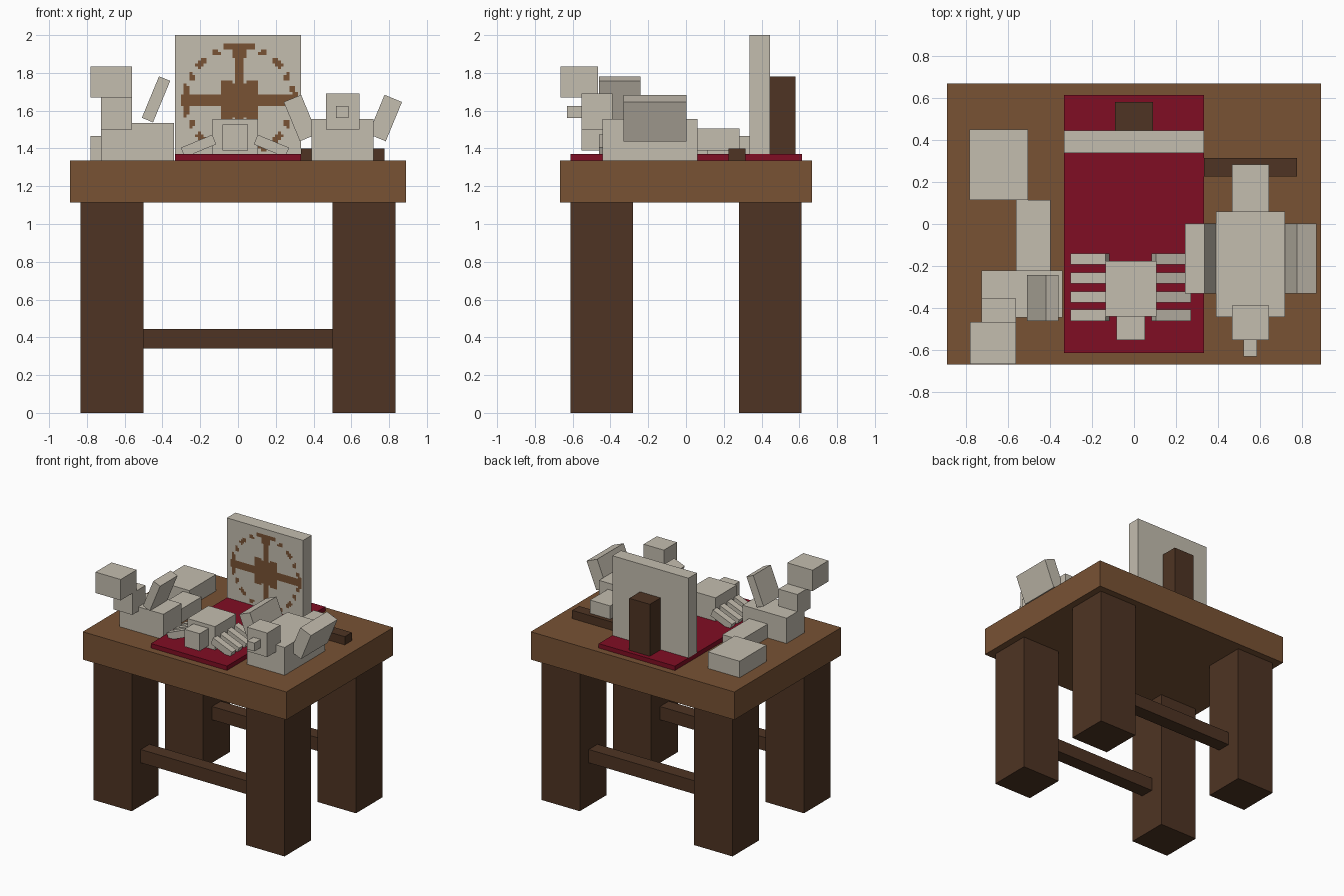
import bpy, bmesh, math
from mathutils import Matrix

if "Cube" in bpy.data.objects:
    bpy.data.objects.remove(bpy.data.objects["Cube"])


def material(name, rgb):
    lin = [((c / 255 + 0.055) / 1.055) ** 2.4 if c > 10 else c / 255 / 12.92 for c in rgb]
    m = bpy.data.materials.new(name)
    m.diffuse_color = (*lin, 1)
    m.use_nodes = True
    m.node_tree.nodes["Principled BSDF"].inputs["Base Color"].default_value = m.diffuse_color
    return m


STONE = material("pale_stone", (196, 189, 175))
WOOD = material("brown_wood", (120, 82, 52))
DARK = material("dark_wood", (78, 52, 35))
RED = material("red_cloth", (128, 13, 35))


def add(name, bm, *mats):
    bmesh.ops.recalc_face_normals(bm, faces=bm.faces)
    me = bpy.data.meshes.new(name)
    bm.to_mesh(me)
    bm.free()
    for m in mats:
        me.materials.append(m)
    ob = bpy.data.objects.new(name, me)
    bpy.context.collection.objects.link(ob)
    return ob


def box(name, mat, x, y, z):
    """Box from (min, max) ranges."""
    bm = bmesh.new()
    bmesh.ops.create_cube(bm, size=1)
    for v in bm.verts:
        v.co = [r[0] if c < 0 else r[1] for c, r in zip(v.co, (x, y, z))]
    return add(name, bm, mat)


def tilted(name, mat, cx, cz, y, width, length, degrees):
    """Box with a vertical long axis, leaning towards +x by the given angle."""
    bm = bmesh.new()
    bmesh.ops.create_cube(bm, size=1)
    m = (Matrix.Translation((cx, sum(y) / 2, cz))
         @ Matrix.Rotation(math.radians(degrees), 4, 'Y')
         @ Matrix.Diagonal((width, y[1] - y[0], length, 1)))
    bmesh.ops.transform(bm, matrix=m, verts=bm.verts)
    return add(name, bm, mat)


# Table
TOP = 1.335
box("table_top", WOOD, (-0.89, 0.89), (-0.667, 0.667), (1.115, TOP))
for sy in (-1, 1):
    side = "front" if sy < 0 else "back"
    for sx in (-1, 1):
        box(f"{side}_leg", DARK, sorted((sx * 0.5, sx * 0.835)),
            sorted((sy * 0.28, sy * 0.612)), (0, 1.115))
    box(f"{side}_stretcher", DARK, (-0.5, 0.5), sorted((sy * 0.39, sy * 0.50)), (0.34, 0.445))

# Cloth, panel support and loose stick
box("cloth", RED, (-0.333, 0.333), (-0.612, 0.614), (TOP, 1.37))
box("panel_support", DARK, (-0.09, 0.09), (0.445, 0.58), (1.37, 1.78))
box("stick", DARK, (0.333, 0.775), (0.226, 0.314), (TOP, 1.40))


# Upright panel with a mosaic wheel on its front
def in_emblem(u, v):
    a, b, r = abs(u), abs(v), math.hypot(u, v)
    fold = math.degrees(math.atan2(min(a, b), max(a, b)))   # angle from nearest axis
    if r < 0.28 and (b < 0.023 or a < 0.016):
        return True                                          # spokes
    if 0.22 < r < 0.28 and min(a, b) < 0.035:
        return True                                          # flared spoke ends
    if r < 0.08 or (max(a, b) < 0.1 and abs(a - b) < 0.06):
        return True                                          # hub
    if 0.275 < r < 0.305 and fold < 16:
        return True                                          # rim caps
    return 0.265 < r < 0.30 and (23 < fold < 30 or fold > 39)  # rim dashes


NX, NZ = 44, 42
PX, PY, PZ = (-0.333, 0.333), (0.337, 0.445), (1.37, 2.0)
bm = bmesh.new()
bmesh.ops.create_grid(bm, x_segments=NX, y_segments=NZ, size=0.5)
for v in bm.verts:
    v.co = (v.co.x * 0.666, PY[0], (PZ[0] + PZ[1]) / 2 + v.co.y * 0.63)
ext = bmesh.ops.extrude_face_region(bm, geom=bm.faces[:], use_keep_orig=True)
for v in [g for g in ext["geom"] if isinstance(g, bmesh.types.BMVert)]:
    v.co.y = PY[1]
for f in bm.faces:
    c = f.calc_center_median()
    if c.y < PY[0] + 0.001 and in_emblem(c.x - 0.008, c.z - 1.655):
        f.material_index = 1
add("emblem_panel", bm, STONE, WOOD)

# Left figurine: long-tailed sitting creature
box("left_body", STONE, (-0.725, -0.34), (-0.445, -0.22), (TOP, 1.535))
box("left_neck", STONE, (-0.725, -0.56), (-0.52, -0.355), (1.5, 1.67))
box("left_head", STONE, (-0.78, -0.56), (-0.665, -0.465), (1.67, 1.835))
box("left_tail", STONE, (-0.56, -0.397), (-0.22, 0.113), (TOP, 1.445))
box("left_tail_end", STONE, (-0.782, -0.505), (0.113, 0.448), (TOP, 1.465))
tilted("left_wing", STONE, -0.434, 1.66, (-0.46, -0.242), 0.064, 0.238, 22.5)

# Middle figurine: eight-legged creature
box("middle_body", STONE, (-0.135, 0.107), (-0.44, -0.175), (1.37, 1.555))
box("middle_head", STONE, (-0.083, 0.052), (-0.552, -0.44), (1.39, 1.527))
for y in (-0.167, -0.257, -0.347, -0.434):
    for s in (-1, 1):
        tilted("middle_leg", STONE, -0.016 + s * 0.193, 1.413,
               (y - 0.0265, y + 0.0265), 0.18, 0.055, s * 22.5)

# Right figurine: winged creature
box("right_body", STONE, (0.39, 0.718), (-0.443, 0.06), (TOP, 1.555))
box("right_head", STONE, (0.465, 0.642), (-0.552, -0.388), (1.5, 1.69))
box("right_snout", STONE, (0.52, 0.585), (-0.63, -0.552), (1.56, 1.625))
box("right_tail", STONE, (0.465, 0.642), (0.06, 0.282), (1.39, 1.505))
for s in (-1, 1):
    tilted("right_wing", STONE, 0.555 + s * 0.224, 1.561, (-0.33, 0.002),
           0.1, 0.225, s * 22.5)
